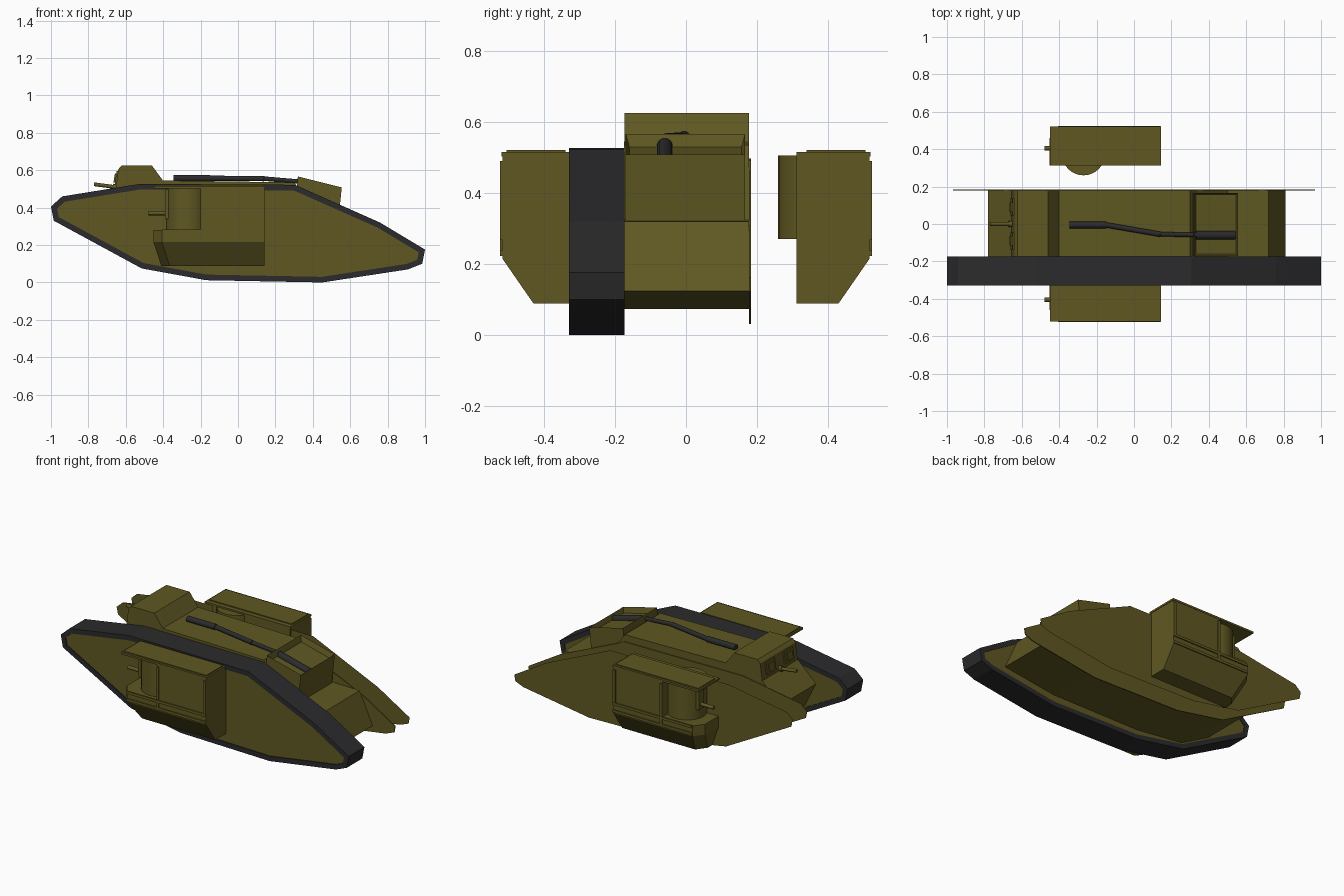
import bpy, bmesh, math
from mathutils import Vector

if "Cube" in bpy.data.objects:
    bpy.data.objects.remove(bpy.data.objects["Cube"])


def material(name, rgb):
    m = bpy.data.materials.new(name)
    m.use_nodes = True
    m.diffuse_color = (*rgb, 1)
    b = m.node_tree.nodes["Principled BSDF"]
    b.inputs["Base Color"].default_value = (*rgb, 1)
    b.inputs["Roughness"].default_value = 0.8
    return m


OLIVE = material("olive_paint", (0.115, 0.097, 0.016))
DARK = material("dark_metal", (0.024, 0.024, 0.026))


def finish(name, bm, mat):
    bmesh.ops.recalc_face_normals(bm, faces=bm.faces)
    me = bpy.data.meshes.new(name)
    bm.to_mesh(me)
    bm.free()
    me.materials.append(mat)
    ob = bpy.data.objects.new(name, me)
    bpy.context.collection.objects.link(ob)
    return ob


def prism(name, pts, y0, y1, mat, tray=0):
    """Side profile in x,z extruded from y0 to y1, optionally with a sunken top."""
    bm = bmesh.new()
    a = [bm.verts.new((x, y0, z)) for x, z in pts]
    b = [bm.verts.new((x, y1, z)) for x, z in pts]
    n = len(pts)
    bm.faces.new(a)
    bm.faces.new(b)
    for i in range(n):
        bm.faces.new((a[i], a[(i + 1) % n], b[(i + 1) % n], b[i]))
    if tray:
        bmesh.ops.recalc_face_normals(bm, faces=bm.faces)
        top = max(bm.faces, key=lambda f: f.normal.z)
        bmesh.ops.inset_region(bm, faces=[top], thickness=0.015)
        for v in top.verts:
            v.co.z -= tray
    return finish(name, bm, mat)


def box(name, x, y, z, mat=OLIVE):
    return prism(name, [(x[0], z[0]), (x[1], z[0]), (x[1], z[1]), (x[0], z[1])], y[0], y[1], mat)


def hull_of(name, pts, mat):
    """Convex solid around the given corner points."""
    bm = bmesh.new()
    vs = [bm.verts.new(p) for p in pts]
    bmesh.ops.convex_hull(bm, input=vs)
    bmesh.ops.dissolve_limit(bm, angle_limit=0.01, verts=bm.verts, edges=bm.edges)
    return finish(name, bm, mat)


def rod(name, p, q, r, mat, sides=16):
    p, q = Vector(p), Vector(q)
    d = q - p
    bm = bmesh.new()
    bmesh.ops.create_cone(bm, cap_ends=True, segments=sides, radius1=r, radius2=r, depth=d.length)
    rot = d.to_track_quat("Z", "Y").to_matrix()
    for v in bm.verts:
        v.co = rot @ v.co + (p + q) / 2
    for f in bm.faces:
        f.smooth = len(f.verts) == 4
    for e in bm.edges:
        e.smooth = all(len(f.verts) == 4 for f in e.link_faces)
    return finish(name, bm, mat)


def inset(pts, d):
    """Offset a clockwise outline inward by d."""
    out = []
    n = len(pts)
    for i in range(n):
        a, b, c = (Vector(pts[(i + k) % n]) for k in (-1, 0, 1))
        u, v = (b - a).normalized(), (c - b).normalized()
        nu, nv = Vector((u.y, -u.x)), Vector((v.y, -v.x))
        m = b + (nu + nv) * d / (1 + nu.dot(nv))
        out.append((m.x, m.y))
    return out


# Track outline, clockwise from the nose
OUTLINE = [(-1.0, 0.406), (-0.94, 0.46), (-0.525, 0.527), (0.305, 0.522), (0.76, 0.32),
           (1.0, 0.176), (0.985, 0.10), (0.91, 0.07), (0.45, 0.0), (-0.17, 0.012),
           (-0.515, 0.075), (-0.985, 0.33)]
INNER = inset(OUTLINE, 0.03)

# Track band: a closed loop around the frame
bm = bmesh.new()
rings = [[bm.verts.new((x, y, z)) for x, z in p]
         for p, y in ((OUTLINE, -0.33), (OUTLINE, -0.174), (INNER, -0.174), (INNER, -0.33))]
for k in range(4):
    r, s = rings[k], rings[(k + 1) % 4]
    for i in range(len(OUTLINE)):
        j = (i + 1) % len(OUTLINE)
        bm.faces.new((r[i], r[j], s[j], s[i]))
finish("track_band", bm, DARK)
prism("track_frame", INNER, -0.324, -0.178, OLIVE)

# Bare frame on the other side: an inner plate and a sheet-thin outer one
prism("inner_side_plate", INNER, 0.178, 0.184, OLIVE)
bm = bmesh.new()
bm.faces.new([bm.verts.new((x, 0.323, z)) for x, z in INNER])
finish("outer_side_plate", bm, OLIVE)

# Central hull with a low rear deck
HULL = [(-0.40, 0.545), (0.30, 0.535), (0.34, 0.48), (0.50, 0.325), (0.72, 0.32), (0.81, 0.123),
        (0.45, 0.073), (-0.17, 0.073), (-0.5, 0.11), (-0.70, 0.22), (-0.78, 0.38), (-0.655, 0.5),
        (-0.46, 0.53)]
prism("hull", HULL, -0.175, 0.178, OLIVE)

# Driver cab with vision hatches and a bow gun
prism("cab", [(-0.655, 0.49), (-0.64, 0.605), (-0.622, 0.625), (-0.46, 0.625), (-0.40, 0.543),
              (-0.45, 0.49)], -0.173, 0.178, OLIVE)
for y in (-0.09, 0.09):
    prism("cab_hatch_frame", [(-0.660, 0.52), (-0.649, 0.595), (-0.638, 0.595), (-0.648, 0.52)],
          y - 0.045, y + 0.045, OLIVE)
    prism("cab_hatch_flap", [(-0.666, 0.535), (-0.658, 0.582), (-0.648, 0.582), (-0.652, 0.535)],
          y - 0.025, y + 0.025, OLIVE)
rod("bow_gun", (-0.77, 0.0, 0.525), (-0.64, 0.0, 0.508), 0.010, OLIVE)
rod("bow_gun_mount", (-0.67, 0.0, 0.512), (-0.64, 0.0, 0.508), 0.016, OLIVE)

# Tall rear box with a sunken top, exhaust pipe and silencer
prism("rear_box", [(0.32, 0.567), (0.555, 0.508), (0.535, 0.318), (0.30, 0.318)],
      -0.17, 0.167, OLIVE, tray=0.035)
rod("silencer", (0.33, -0.06, 0.533), (0.54, -0.06, 0.48), 0.022, DARK)
PIPE = [(-0.345, -0.005, 0.557), (-0.15, -0.005, 0.557), (0.14, -0.055, 0.555), (0.34, -0.058, 0.538)]
for (a, b), r in zip(zip(PIPE, PIPE[1:]), (0.018, 0.014, 0.012)):
    rod("exhaust_pipe", a, b, r, DARK)

# Side sponsons, one per side
for s, side in ((-1, "near"), (1, "far")):
    def ys(a, b):
        return sorted((s * a, s * b))
    trough = []
    for z, out, front in ((0.28, 0.518, -0.452), (0.215, 0.518, -0.452), (0.088, 0.43, -0.41)):
        for x, y in ((0.142, 0.312), (0.142, out), (front + 0.045, out), (front, out - 0.06), (front, 0.312)):
            trough.append((x, s * y, z))
    hull_of(side + "_sponson_trough", trough, OLIVE)
    box(side + "_sponson_cabin", (-0.20, 0.142), ys(0.312, 0.518), (0.275, 0.507), OLIVE)
    box(side + "_sponson_roof", (-0.45, 0.145), ys(0.312, 0.520), (0.503, 0.515), OLIVE)
    box(side + "_sponson_roof_panel", (-0.44, 0.135), ys(0.34, 0.506), (0.515, 0.521), OLIVE)
    box(side + "_sponson_back_wall", (-0.40, -0.19), ys(0.312, 0.325), (0.275, 0.507), OLIVE)
    # Riveted strips on the outer face
    for x in ((-0.20, -0.185), (0.125, 0.142)):
        box(side + "_upright_strip", x, ys(0.515, 0.525), (0.285, 0.49), OLIVE)
    for z in ((0.222, 0.238), (0.268, 0.284)):
        box(side + "_rail_strip", (-0.405, 0.142), ys(0.515, 0.525), z, OLIVE)
    box(side + "_middle_strip", (-0.20, -0.185), ys(0.515, 0.525), (0.23, 0.28), OLIVE)
    # Gun barbette and barrel
    rod(side + "_barbette", (-0.27, s * 0.375, 0.27), (-0.27, s * 0.375, 0.505), 0.115, OLIVE, 32)
    box(side + "_gun_slot", (-0.39, -0.36), ys(0.38, 0.43), (0.34, 0.50), OLIVE)
    rod(side + "_gun", (-0.478, s * 0.405, 0.37), (-0.36, s * 0.405, 0.37), 0.011, OLIVE)
